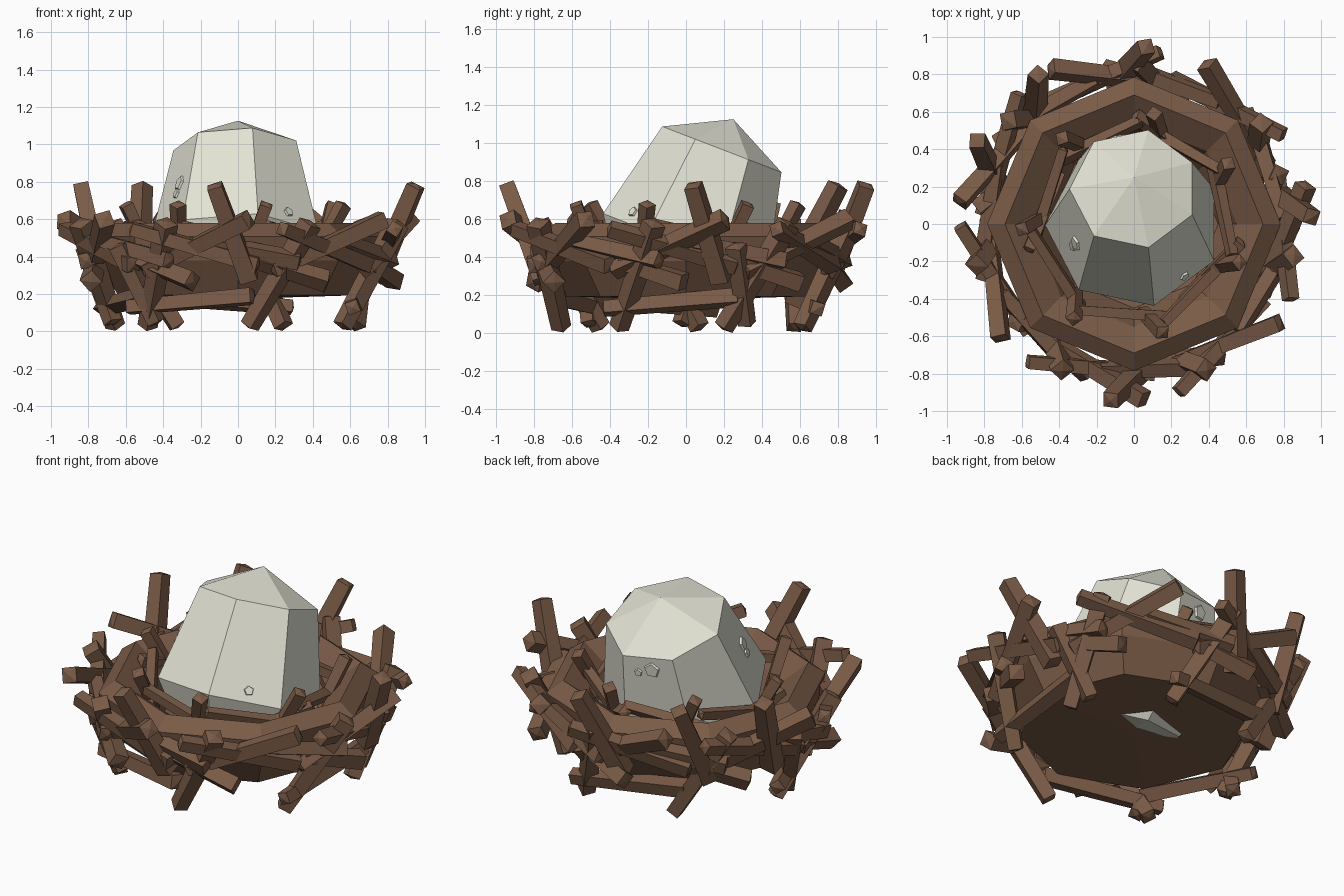
import bpy, bmesh, math, random
from mathutils import Vector, Matrix
from mathutils.bvhtree import BVHTree

if "Cube" in bpy.data.objects:
    bpy.data.objects.remove(bpy.data.objects["Cube"])

random.seed(4)


def material(name, rgb):
    m = bpy.data.materials.new(name)
    m.diffuse_color = (*rgb, 1)
    m.use_nodes = True
    m.node_tree.nodes["Principled BSDF"].inputs["Base Color"].default_value = m.diffuse_color
    return m


BROWN = material("twig brown", (0.195, 0.105, 0.063))
SHELL = material("pale shell", (0.76, 0.76, 0.66))


def finish(name, bm, mat):
    bmesh.ops.recalc_face_normals(bm, faces=bm.faces)
    me = bpy.data.meshes.new(name)
    bm.to_mesh(me)
    me.materials.append(mat)
    ob = bpy.data.objects.new(name, me)
    bpy.context.collection.objects.link(ob)
    return ob


def lathe(profile, sides, phase=0.0):
    """Faceted solid of revolution; radius 0 makes a pole. Angle 0 faces -y."""
    bm = bmesh.new()
    rings = []
    for r, z in profile:
        if r == 0:
            rings.append([bm.verts.new((0, 0, z))] * sides)
        else:
            rings.append([bm.verts.new((r * math.sin(phase + math.tau * i / sides),
                                        -r * math.cos(phase + math.tau * i / sides), z))
                          for i in range(sides)])
    for a, b in zip(rings, rings[1:]):
        for i in range(sides):
            j = (i + 1) % sides
            vs = []
            for v in (a[i], a[j], b[j], b[i]):
                if v not in vs:
                    vs.append(v)
            bm.faces.new(vs)
    return bm


def polar(a, r, z):
    a = math.radians(a)
    return Vector((r * math.sin(a), -r * math.cos(a), z))


def add_stick(bm, p, q, width):
    """Square twig from p to q, thinner at one end, with low pyramid tips."""
    d = q - p
    m = (Matrix.Translation((p + q) / 2) @ d.to_track_quat('Z', 'Y').to_matrix().to_4x4()
         @ Matrix.Rotation(random.uniform(0, 1.5), 4, 'Z'))
    vs = bmesh.ops.create_cube(bm, size=1)["verts"]
    for v in vs:
        k = width * (1.08 if v.co.z > 0 else 0.9)
        v.co = m @ Vector((v.co.x * k, v.co.y * k, v.co.z * d.length))
    caps = [f for f in {f for v in vs for f in v.link_faces}
            if abs((f.calc_center_median() - (p + q) / 2).length - d.length / 2) < 0.005]
    for f in caps[:2]:
        out = (f.calc_center_median() - (p + q) / 2).normalized()
        mid = bmesh.ops.poke(bm, faces=[f])["verts"][0]
        mid.co += out * 0.012


# Nest bowl: eight-sided ring with ridge, inner slope and floor
finish("nest_bowl", lathe([(0, 0.195), (0.64, 0.215), (0.76, 0.40), (0.785, 0.53), (0.69, 0.60),
                           (0.55, 0.50), (0.45, 0.32), (0, 0.27)], 8), BROWN)

# Twigs: (angle, radius, height) at both ends, width, and the angles of the copies
SEVEN = [360 / 7 * i for i in range(7)]
families = {
    "upper_twigs": ((-36, 0.93, 0.57), (9, 0.80, 0.38), 0.075, SEVEN),
    "lower_twigs": ((-50, 0.75, 0.15), (8, 0.70, 0.21), 0.075, SEVEN[::2]),
    "foot_twigs": ((4, 0.66, 0.05), (25, 0.87, 0.60), 0.085, SEVEN),
    "tall_twigs": ((0, 0.95, 0.80), (12, 0.76, 0.30), 0.09, (-10, 90, 176, 212, 244)),
    "rising_twigs": ((12, 0.78, 0.35), (54, 0.94, 0.62), 0.08, SEVEN),
    "short_twigs": ((-42, 0.76, 0.40), (-16, 0.84, 0.29), 0.08, SEVEN),
    "splayed_twigs": ((-38, 0.67, 0.07), (-48, 0.82, 0.48), 0.08, SEVEN[::3]),
    "outer_twigs": ((-10, 0.80, 0.50), (26, 0.83, 0.40), 0.075, SEVEN),
    "inner_twigs": ((-32, 0.55, 0.59), (24, 0.54, 0.47), 0.055, SEVEN),
    "inner_cross_twigs": ((-20, 0.48, 0.42), (28, 0.58, 0.57), 0.055, SEVEN[1::2]),
    "inner_upright_twigs": ((8, 0.47, 0.42), (17, 0.60, 0.70), 0.06, SEVEN),
}
for name, (p, q, width, turns) in families.items():
    bm = bmesh.new()
    for turn in turns:
        t = turn + random.uniform(-3, 3)
        add_stick(bm, polar(p[0] + t, p[1], p[2]), polar(q[0] + t, q[1], q[2]), width)
    finish(name, bm, BROWN)

# Egg: seven sides, tilted towards the back
egg_bm = lathe([(0, 0.71), (0.345, 0.54), (0.475, 0), (0.32, -0.22), (0, -0.27)],
               7, math.radians(13))
egg_bm.transform(Matrix.Translation((0, -0.005, 0.485)) @ Matrix.Rotation(math.radians(-21), 4, 'X'))
bmesh.ops.recalc_face_normals(egg_bm, faces=egg_bm.faces)
tree = BVHTree.FromBMesh(egg_bm)
finish("egg", egg_bm, SHELL)

# Raised five-sided flecks on the shell
spots = bmesh.new()
for x, y, z, size in ((-0.33, -0.11, 0.82, 0.045), (-0.36, -0.13, 0.77, 0.03),
                      (0.27, -0.28, 0.66, 0.03), (-0.10, 0.50, 0.80, 0.05),
                      (-0.02, 0.52, 0.77, 0.025)):
    loc, normal, _, _ = tree.find_nearest(Vector((x, y, z)))
    m = Matrix.Translation(loc + normal * 0.004) @ normal.to_track_quat('Z', 'Y').to_matrix().to_4x4()
    bmesh.ops.create_cone(spots, cap_ends=True, segments=5, radius1=size, radius2=size * 0.85,
                          depth=0.016, matrix=m)
finish("egg_flecks", spots, SHELL)

# Rest on z = 0
meshes = [o.data for o in bpy.data.objects]
low = min(v.co.z for me in meshes for v in me.vertices)
for me in meshes:
    me.transform(Matrix.Translation((0, 0, -low)))
